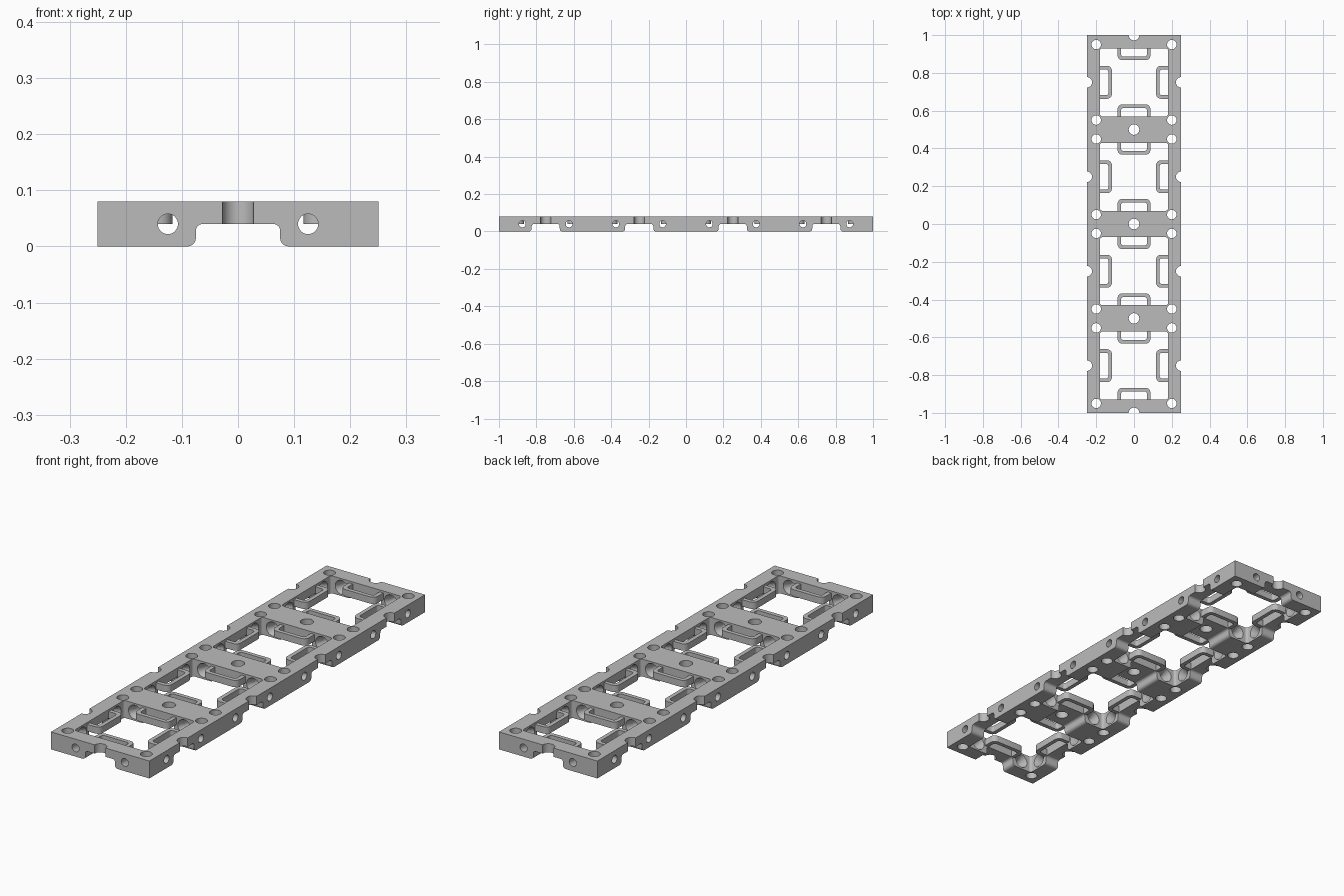
import bpy, bmesh
from math import pi, cos, sin
from mathutils import Matrix, Vector

if "Cube" in bpy.data.objects:
    bpy.data.objects.remove(bpy.data.objects["Cube"], do_unlink=True)

CELL, HEIGHT, WALL = 0.5, 0.08, 0.07
HALF = CELL / 2
INNER = HALF - WALL
CELLS = [(i - 1.5) * CELL for i in range(4)]
SCREW = HALF / 2
MID = HEIGHT / 2

grey = bpy.data.materials.new("plain_grey")
grey.use_nodes = True
grey.diffuse_color = (0.5, 0.5, 0.5, 1)
grey.node_tree.nodes["Principled BSDF"].inputs["Base Color"].default_value = (0.5, 0.5, 0.5, 1)


def make(name, bm):
    bmesh.ops.recalc_face_normals(bm, faces=bm.faces)
    mesh = bpy.data.meshes.new(name)
    bm.to_mesh(mesh)
    bm.free()
    mesh.materials.append(grey)
    obj = bpy.data.objects.new(name, mesh)
    bpy.context.scene.collection.objects.link(obj)
    return obj


def prism(bm, outline, low, high, matrix=Matrix()):
    """Extrude a 2D outline from low to high along local z."""
    verts = [bm.verts.new(matrix @ Vector((x, y, low))) for x, y in outline]
    face = bm.faces.new(verts)
    new = bmesh.ops.extrude_face_region(bm, geom=[face])["geom"]
    move = matrix.to_3x3() @ Vector((0, 0, high - low))
    bmesh.ops.translate(bm, vec=move, verts=[v for v in new if isinstance(v, bmesh.types.BMVert)])


def cone(bm, r1, r2, depth, matrix):
    bmesh.ops.create_cone(bm, cap_ends=True, segments=32, radius1=r1, radius2=r2,
                          depth=depth, matrix=matrix)


def rounded(points, radii, steps=5):
    """Round the corners of a closed outline."""
    out = []
    for i, (p, r) in enumerate(zip(points, radii)):
        p = Vector(p)
        a = (Vector(points[i - 1]) - p).normalized()
        b = (Vector(points[(i + 1) % len(points)]) - p).normalized()
        if not r:
            out.append(tuple(p))
            continue
        for k in range(steps + 1):
            t = k / steps * pi / 2
            out.append(tuple(p + a * r * (1 - sin(t)) + b * r * (1 - cos(t))))
    return out


def quarter(yc, k):
    """Place a part at one of the four sides of a cell."""
    return Matrix.Translation((0, yc, 0)) @ Matrix.Rotation(k * pi / 2, 4, "Z")


# Solid slab
bm = bmesh.new()
bmesh.ops.create_cube(bm, size=1, matrix=Matrix.Translation((0, 0, MID))
                      @ Matrix.Diagonal((CELL, 4 * CELL, HEIGHT, 1)))
frame = make("grid_frame", bm)
cutters = []

# Square cell openings, with upright screw holes and connector holes
bm = bmesh.new()
square = [(-INNER, -INNER), (INNER, -INNER), (INNER, INNER), (-INNER, INNER)]
for yc in CELLS:
    prism(bm, rounded(square, [0.012] * 4), -0.02, HEIGHT + 0.02, Matrix.Translation((0, yc, 0)))
    for sx in (-1, 1):
        for sy in (-1, 1):
            cone(bm, 0.025, 0.025, 0.2, Matrix.Translation((sx * 0.2, yc + sy * 0.2, MID)))
        cone(bm, 0.028, 0.028, 0.07, Matrix.Translation((sx * HALF, yc, HEIGHT - 0.015)))
for i in range(5):
    cone(bm, 0.028, 0.028, 0.07, Matrix.Translation((0, (i - 2) * CELL, HEIGHT - 0.015)))
cutters.append(make("opening_cutter", bm))

# Arched underside channels, lengthwise and crosswise
arch = rounded([(-0.075, 0), (-0.075, 0.04), (0.075, 0.04), (0.075, 0)], [0, 0.012, 0.012, 0])[1:-1]
foot = [(0.09 - 0.015 * sin(t), 0.015 - 0.015 * cos(t)) for t in [k * pi / 10 for k in range(6)]]
channel = [(-0.09, -0.02)] + [(-x, z) for x, z in foot] + arch \
    + [(x, z) for x, z in reversed(foot)] + [(0.09, -0.02)]
along_y = Matrix.Rotation(pi / 2, 4, "X")
bm = bmesh.new()
prism(bm, channel, -1.1, 1.1, along_y)
cutters.append(make("long_channel_cutter", bm))
bm = bmesh.new()
for yc in CELLS:
    prism(bm, channel, -0.3, 0.3, quarter(yc, 1) @ along_y)
cutters.append(make("cross_channel_cutter", bm))

# Sideways screw holes through the walls
bm = bmesh.new()
for s in (-1, 1):
    cone(bm, 0.018, 0.018, 2.2, Matrix.Translation((s * SCREW, 0, MID)) @ along_y)
cutters.append(make("long_hole_cutter", bm))
bm = bmesh.new()
for yc in CELLS:
    for s in (-1, 1):
        cone(bm, 0.018, 0.018, 0.6, quarter(yc, 1) @ Matrix.Translation((s * SCREW, 0, MID)) @ along_y)
cutters.append(make("cross_hole_cutter", bm))

# Flared screw head seats on the inside of the walls
bm = bmesh.new()
for yc in CELLS:
    for k in range(4):
        for s in (-1, 1):
            cone(bm, 0.036, 0.017, 0.04,
                 quarter(yc, k) @ Matrix.Translation((s * SCREW, -INNER - 0.012, MID)) @ along_y)
cutters.append(make("screw_seat_cutter", bm))

for cutter in cutters:
    cutter.hide_render = True
    mod = frame.modifiers.new(cutter.name, "BOOLEAN")
    mod.operation = "DIFFERENCE"
    mod.solver = "EXACT"
    mod.object = cutter
bpy.context.view_layer.update()
cut = bpy.data.meshes.new_from_object(frame.evaluated_get(bpy.context.evaluated_depsgraph_get()))
frame.modifiers.clear()
frame.data = cut
for cutter in cutters:
    bpy.data.objects.remove(cutter, do_unlink=True)

# U-shaped guard loops reaching into each cell
wide, thick, reach, root = 0.087, 0.019, 0.117, INNER + 0.004
loop = [(-wide, root), (-wide, reach), (wide, reach), (wide, root),
        (wide - thick, root), (wide - thick, reach + thick),
        (thick - wide, reach + thick), (thick - wide, root)]
loop = rounded(loop, [0, 0.025, 0.025, 0, 0, 0.012, 0.012, 0])
bm = bmesh.new()
for yc in CELLS:
    for k in range(4):
        prism(bm, loop, MID, 0.071, quarter(yc, k))
guards = make("guard_loops", bm)

# Smooth the round parts, keep the edges crisp
bpy.ops.object.select_all(action="DESELECT")
for obj in (frame, guards):
    obj.select_set(True)
bpy.context.view_layer.objects.active = frame
bpy.ops.object.shade_smooth_by_angle(angle=pi / 6)
